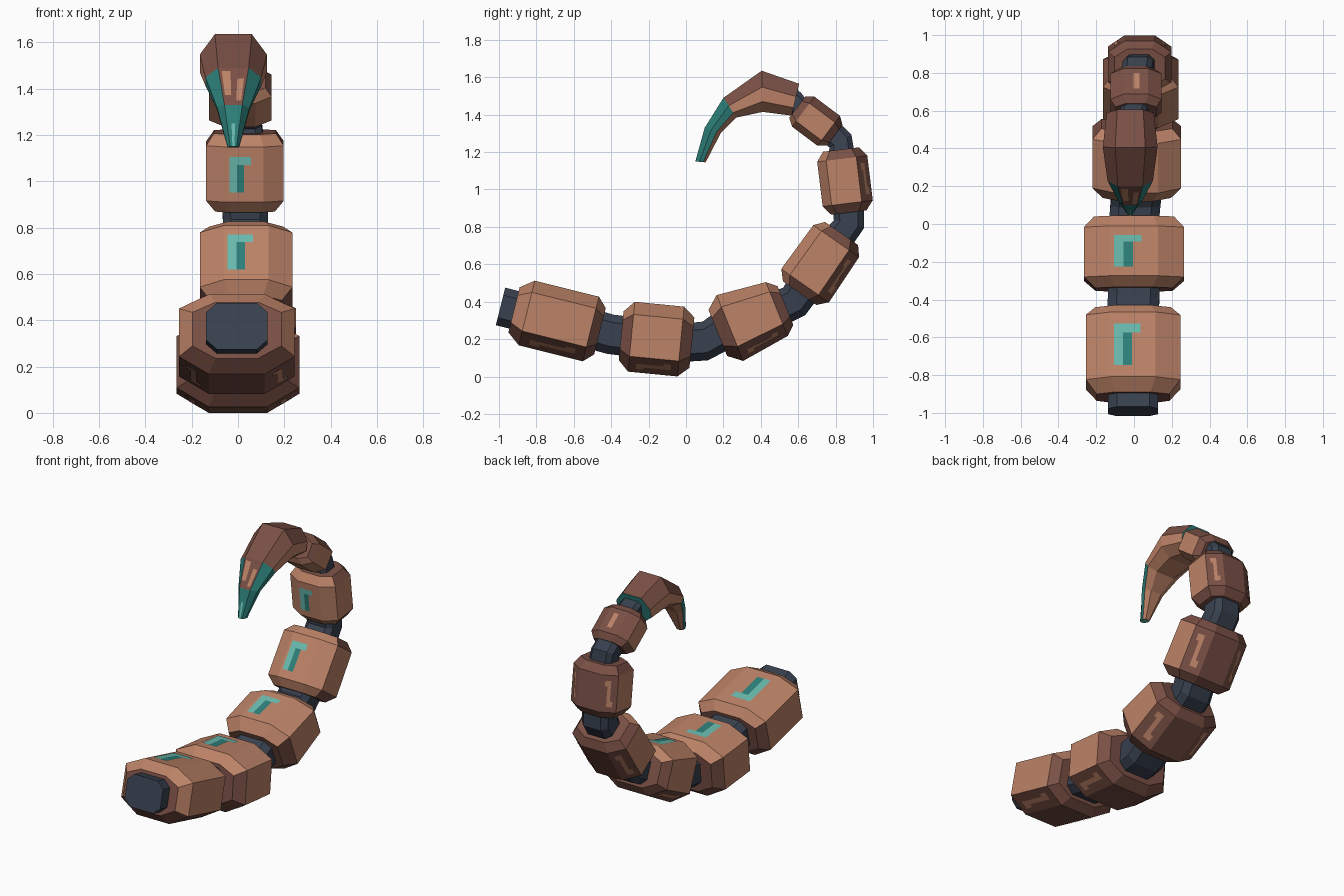
import bpy, bmesh
from math import cos, sin, radians
from mathutils import Vector

cube = bpy.data.objects.get("Cube")
if cube:
    bpy.data.objects.remove(cube)


# Flat colours, given as display values and stored as linear ones
def material(name, *rgb):
    lin = [((c / 255 + 0.055) / 1.055) ** 2.4 for c in rgb] + [1]
    m = bpy.data.materials.new(name)
    m.use_nodes = True
    m.diffuse_color = lin
    m.node_tree.nodes["Principled BSDF"].inputs["Base Color"].default_value = lin
    return m


MATS = [material("light brown", 188, 130, 103), material("dark brown", 122, 80, 69),
        material("slate", 56, 65, 79), material("light teal", 105, 186, 174),
        material("dark teal", 45, 128, 122)]
LIGHT, DARK, SLATE, PALE_TEAL, TEAL = range(len(MATS))

# Sides of an eight-sided ring, counted from the inner face of the curl
INNER, BOTTOM = 0, 4
LOW_BEVELS = (3, 5)
SIDES = (2, 6)


def ring(x, top, bottom, half, flat=0.48, up=0.64, low=0.56):
    """Eight-sided section between two (y, z) points, in a plane holding the x axis."""
    top, bottom = Vector(top), Vector(bottom)
    mid, arm = (top + bottom) / 2, (top - bottom) / 2
    shape = [(-flat, 1), (flat, 1), (1, up), (1, -low),
             (flat, -1), (-flat, -1), (-1, -low), (-1, up)]
    return [Vector((x + u * half, *(mid + arm * v))) for u, v in shape]


def loft(name, rings, colour, plates=()):
    """Skin the rings; colour(span, side) picks a material; plates are thin painted marks."""
    bm = bmesh.new()
    rows = [[bm.verts.new(p) for p in r] for r in rings]
    faces = {}
    for s in range(len(rows) - 1):
        for i in range(8):
            j = (i + 1) % 8
            f = bm.faces.new((rows[s][i], rows[s][j], rows[s + 1][j], rows[s + 1][i]))
            f.material_index = colour(s, i)
            faces[s, i] = f
    for row, key in ((rows[0], "start"), (rows[-1], "end")):
        bm.faces.new(row).material_index = colour(key, None)
    bmesh.ops.recalc_face_normals(bm, faces=bm.faces)
    for s, i, (u0, u1, v0, v1), mat in plates:
        normal = faces[s, i].normal.copy()
        j = (i + 1) % 8
        a, b, c, d = (v.co for v in (rows[s][i], rows[s][j], rows[s + 1][j], rows[s + 1][i]))
        pts = [a.lerp(b, u).lerp(d.lerp(c, u), v) + normal * 0.004
               for u, v in ((u0, v0), (u1, v0), (u1, v1), (u0, v1))]
        f = bm.faces.new([bm.verts.new(p) for p in pts])
        f.material_index = mat
        f.normal_update()
        if f.normal.dot(normal) < 0:
            f.normal_flip()
    mesh = bpy.data.meshes.new(name)
    bm.to_mesh(mesh)
    bm.free()
    for m in MATS:
        mesh.materials.append(m)
    bpy.context.collection.objects.link(bpy.data.objects.new(name, mesh))


# Hooked teal mark on the inner face, pale I-shaped patches on the low bevels
HOOK = [(1, INNER, (0.08, 0.28, 0.18, 0.82), PALE_TEAL),
        (1, INNER, (0.28, 0.66, 0.68, 0.82), PALE_TEAL),
        (1, INNER, (0.28, 0.48, 0.18, 0.68), TEAL)]
PATCHES = [(1, side, area, LIGHT) for side in LOW_BEVELS
           for area in ((0.4, 0.6, 0.15, 0.85), (0.25, 0.4, 0.7, 0.85), (0.6, 0.75, 0.15, 0.3))]
SPOT = [(1, BOTTOM, (0.35, 0.6, 0.2, 0.8), LIGHT)]


def plate_colour(first):
    def colour(span, side):
        if span in ("start", "end") or side == BOTTOM or side in LOW_BEVELS:
            return DARK
        if side in SIDES and span != 1 and not (first and span == 0):
            return DARK
        return LIGHT
    return colour


# Armour segments: x, y, z, pitch, body length, thickness, width, tapers, front and back swell
segments = [
    (-0.005, -0.68, 0.297, -14, 0.353, 0.356, 0.5, 0.07, 0.05, 1, 1),
    (0, -0.16, 0.2, -5.6, 0.265, 0.375, 0.53, 0.055, 0.06, 1, 1),
    (0.015, 0.36, 0.31, 22, 0.27, 0.345, 0.47, 0.07, 0.05, 1.1, 0.9),
    (0.035, 0.72, 0.605, 55, 0.29, 0.305, 0.4, 0.05, 0.05, 1.02, 0.98),
    (0.03, 0.85, 1.045, 97, 0.24, 0.27, 0.335, 0.05, 0.05, 1, 1),
    (0.01, 0.695, 1.365, 143, 0.17, 0.2, 0.27, 0.04, 0.04, 1, 1),
]

joints = []   # start centre, end centre, axis, half thickness, half width
for n, (x, y, z, pitch, length, thick, width, t0, t1, s0, s1) in enumerate(segments):
    a = radians(pitch)
    axis, up = Vector((cos(a), sin(a))), Vector((-sin(a), cos(a)))
    mid = Vector((y, z))
    rings = []
    for dist, h, w in ((-length / 2 - t0, 0.7 * s0, 0.77), (-length / 2, s0, 1),
                       (length / 2, s1, 1), (length / 2 + t1, 0.72 * s1, 0.8)):
        c, arm = mid + axis * dist, up * thick / 2 * h
        rings.append(ring(x, c + arm, c - arm, width / 2 * w))
    last = n == len(segments) - 1
    loft(f"armour_segment_{n + 1}", rings, plate_colour(n == 0),
         SPOT if last else HOOK + PATCHES)
    joints.append((x, mid - axis * (length / 2 + t0 - 0.02),
                   mid + axis * (length / 2 + t1 - 0.02), axis, thick * 0.29, width * 0.265))


def connector(name, stops, half_thick, half_width):
    rings = []
    for x, c, axis in stops:
        arm = Vector((-axis.y, axis.x)).normalized() * half_thick
        rings.append(ring(x, c + arm, c - arm, half_width, 0.65, 0.6, 0.6))
    loft(name, rings, lambda span, side: SLATE)


# Front stub that plugs into a body
x, start, end, axis, ht, hw = joints[0]
connector("base_connector", [(x, start - axis * 0.095, axis), (x, start, axis)], ht, hw)

# Bent flexible links, the last one reaching into the stinger
joints.append((-0.02, Vector((0.56, 1.49)), None, Vector((-0.9, 0.35)), 0.06, 0.07))
for n, (p, q) in enumerate(zip(joints, joints[1:])):
    gap = (q[1] - p[2]).length / 2
    bend = (p[2] + p[3] * gap + q[1] - q[3] * gap) / 2
    connector(f"link_{n + 1}", [(p[0], p[2], p[3]), ((p[0] + q[0]) / 2, bend, p[3] + q[3]),
                                (q[0], q[1], q[3])],
              (p[4] + q[4]) / 2, (p[5] + q[5]) / 2)


# Curved stinger: outer point, inner point, half width
sections = [((0.605, 1.565), (0.565, 1.395), 0.125), ((0.405, 1.635), (0.41, 1.415), 0.145),
            ((0.2, 1.49), (0.27, 1.385), 0.12), ((0.1, 1.33), (0.185, 1.3), 0.07),
            ((0.05, 1.15), (0.105, 1.145), 0.025)]


def stinger_colour(span, side):
    if span == "start":
        return TEAL
    if span == "end":
        return PALE_TEAL
    if side == BOTTOM or side in LOW_BEVELS:
        return LIGHT
    if span == 3:
        return TEAL
    if span == 2:
        return DARK if side == 0 else TEAL
    return LIGHT if side in SIDES else DARK


loft("stinger", [ring(-0.02, o, i, w, 0.55, 0.2, 0.5) for o, i, w in sections], stinger_colour,
     [(2, 0, (0.1, 0.4, 0.1, 0.75), LIGHT), (2, 0, (0.65, 0.9, 0.3, 0.9), LIGHT),
      (3, 0, (0.35, 0.65, 0.45, 1), PALE_TEAL)])
